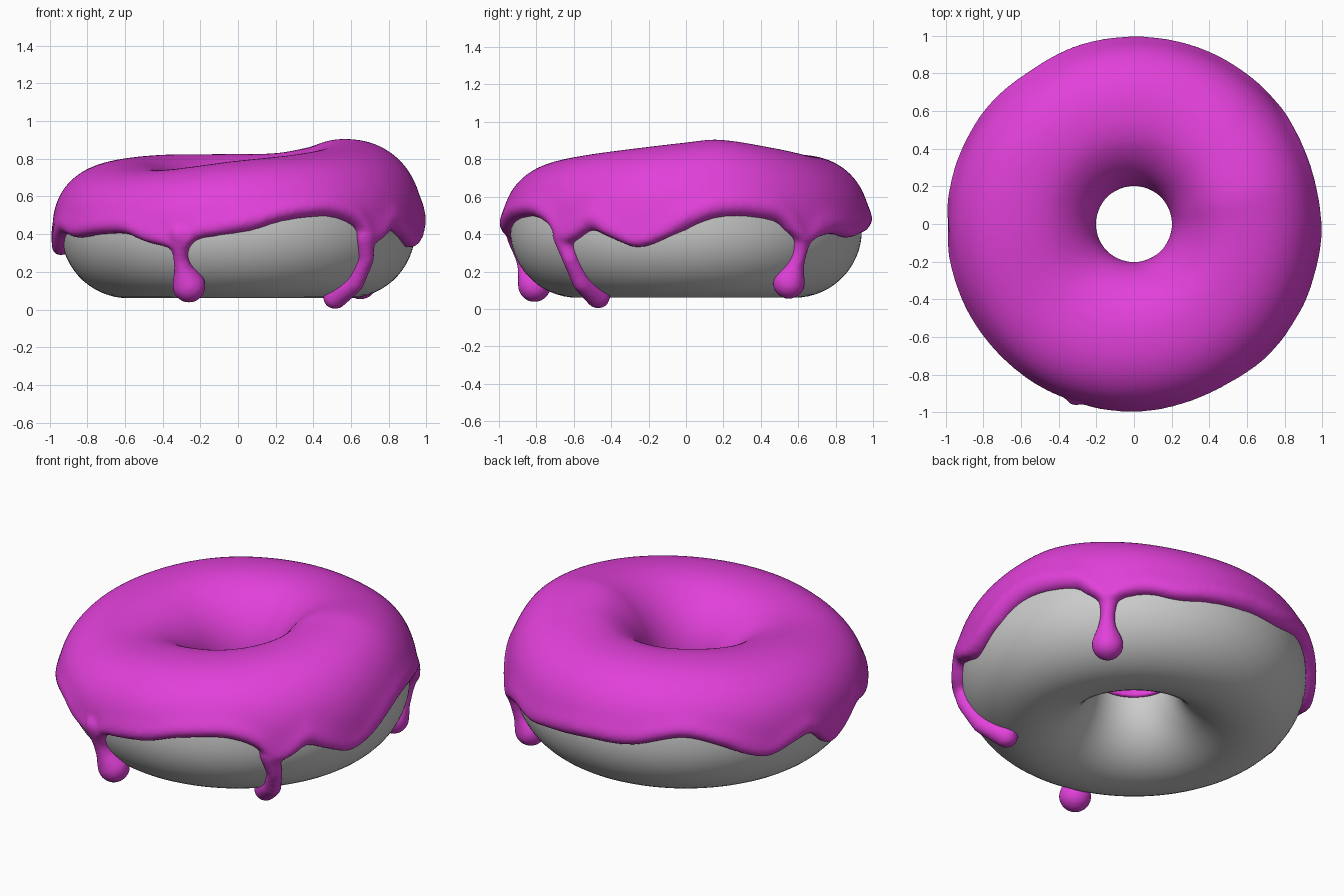
import bpy, bmesh, math
from mathutils import Vector, Matrix

if "Cube" in bpy.data.objects:
    bpy.data.objects.remove(bpy.data.objects["Cube"])

R, TUBE, ZC = 0.58, 0.36, 0.42          # ring radius, dough tube radius, tube centre height


def material(name, rgb):
    m = bpy.data.materials.new(name)
    m.diffuse_color = (*rgb, 1)
    m.use_nodes = True
    m.node_tree.nodes["Principled BSDF"].inputs["Base Color"].default_value = m.diffuse_color
    return m


def periodic(table):
    """Smooth closed curve through (degrees, value) knots."""
    k = sorted(table)
    n = len(k)

    def knot(i):
        return k[i % n][0] + 360 * (i // n), k[i % n][1]

    def slope(i):
        (a, va), (b, vb) = knot(i - 1), knot(i + 1)
        return (vb - va) / (b - a)

    def f(d):
        d = (d - k[0][0]) % 360 + k[0][0]
        i = max(j for j in range(n) if k[j][0] <= d)
        (a, va), (b, vb) = knot(i), knot(i + 1)
        h = b - a
        t = (d - a) / h
        return ((2*t**3 - 3*t*t + 1) * va + (t**3 - 2*t*t + t) * h * slope(i)
                + (3*t*t - 2*t**3) * vb + (t**3 - t*t) * h * slope(i + 1))
    return f


# height of the icing crest, and of its wavy outer rim, by direction
crest = periodic([(0, .895), (17, .91), (45, .87), (70, .835), (100, .83), (135, .825), (180, .79),
                  (225, .745), (270, .795), (300, .825), (335, .865)])
rim = periodic([(-180, .29), (-165, .40), (-153, .38), (-138, .40), (-128, .40), (-121, .36),
                (-113, .33), (-108, .30), (-104, .365), (-97, .39), (-85, .42), (-75, .46),
                (-62, .48), (-55, .465), (-48, .42), (-43, .35), (-38, .37), (-32, .42),
                (-25, .38), (-15, .33), (0, .42), (12, .465), (30, .45), (36, .40), (41, .34),
                (47, .38), (55, .40), (65, .38), (75, .40), (90, .42), (107, .43), (124, .48),
                (137, .43), (152, .345), (163, .39), (170, .40)])


def surface(deg, phi, th):
    """Point on the ring: phi 0 is outside, 90 on top; th is the offset from the dough."""
    c, s = math.cos(math.radians(phi)), math.sin(math.radians(phi))
    a = TUBE + th
    b = crest(deg) - ZC - 0.05 + th if s > 0 else a
    if s > 0 and c > 0:                 # fuller shoulder on the outer top
        c, s = c ** 0.87, s ** 0.87
    r, t = R + a * c, math.radians(deg)
    return Vector((r * math.cos(t), r * math.sin(t), ZC + b * s))


def ring(bm, loops):
    """Skin a closed ring of closed cross-sections."""
    vs = [[bm.verts.new(p) for p in loop] for loop in loops]
    n, m = len(vs), len(vs[0])
    for i in range(n):
        for j in range(m):
            bm.faces.new((vs[i][j], vs[(i+1) % n][j], vs[(i+1) % n][(j+1) % m], vs[i][(j+1) % m]))


def finish(bm, name, mat):
    bmesh.ops.recalc_face_normals(bm, faces=bm.faces)
    for f in bm.faces:
        f.smooth = True
    me = bpy.data.meshes.new(name)
    bm.to_mesh(me)
    bm.free()
    me.materials.append(mat)
    ob = bpy.data.objects.new(name, me)
    bpy.context.collection.objects.link(ob)
    return ob


# dough ring
bm = bmesh.new()
ring(bm, [[surface(d, p, 0) for p in range(0, 360, 6)] for d in range(0, 360, 3)])
finish(bm, "dough_ring", material("dough grey", (.6, .6, .6)))


# icing shell with a thick rounded rim
def icing_section(deg):
    e = math.degrees(math.asin((rim(deg) - ZC) / TUBE))
    us = [0, .5, 1.5, 3, 4.5, 6, 8, 10, 13, 16, 20]
    phis = [e + u for u in us] + [e + 20 + (160 - e) * i / 30 for i in range(1, 31)]
    outer = []
    for p in phis:
        u = p - e
        th = .045 + .013 * math.exp(-((u - 7) / 7) ** 2)
        th -= .025 * min(1, max(0, (p - 110) / 60))
        if u < 6:
            th *= math.sqrt(1 - (1 - u / 6) ** 2)
        outer.append(surface(deg, p, th))
    return outer + [surface(deg, p, -.025) for p in reversed(phis)]


bm = bmesh.new()
ring(bm, [icing_section(d) for d in range(0, 360, 2)])

# three drips, each (x, y, z, radius) from rim to bulb
drips = [
    [(-.31, -.91, .40, .055), (-.305, -.872, .27, .040), (-.29, -.85, .21, .050), (-.26, -.81, .125, .090)],
    [(.67, -.66, .39, .055), (.68, -.62, .27, .044), (.62, -.558, .14, .050), (.515, -.47, .066, .066)],
    [(.70, .62, .39, .055), (.695, .605, .29, .040), (.68, .58, .22, .050), (.65, .55, .14, .088)],
]
for path in drips:
    for p, q in zip(path, path[1:]):
        for i in range(11):
            x, y, z, r = (a + (b - a) * i / 10 for a, b in zip(p, q))
            bmesh.ops.create_icosphere(bm, subdivisions=3, radius=r,
                                       matrix=Matrix.Translation((x, y, z)))
icing = finish(bm, "icing", material("magenta icing", (.76, .052, .70)))

# melt shell and drips into one smooth skin
rm = icing.modifiers.new("merge", 'REMESH')
rm.mode = 'VOXEL'
rm.voxel_size = 0.014
rm.use_smooth_shade = True
sm = icing.modifiers.new("soften", 'SMOOTH')
sm.factor = 0.5
sm.iterations = 8
